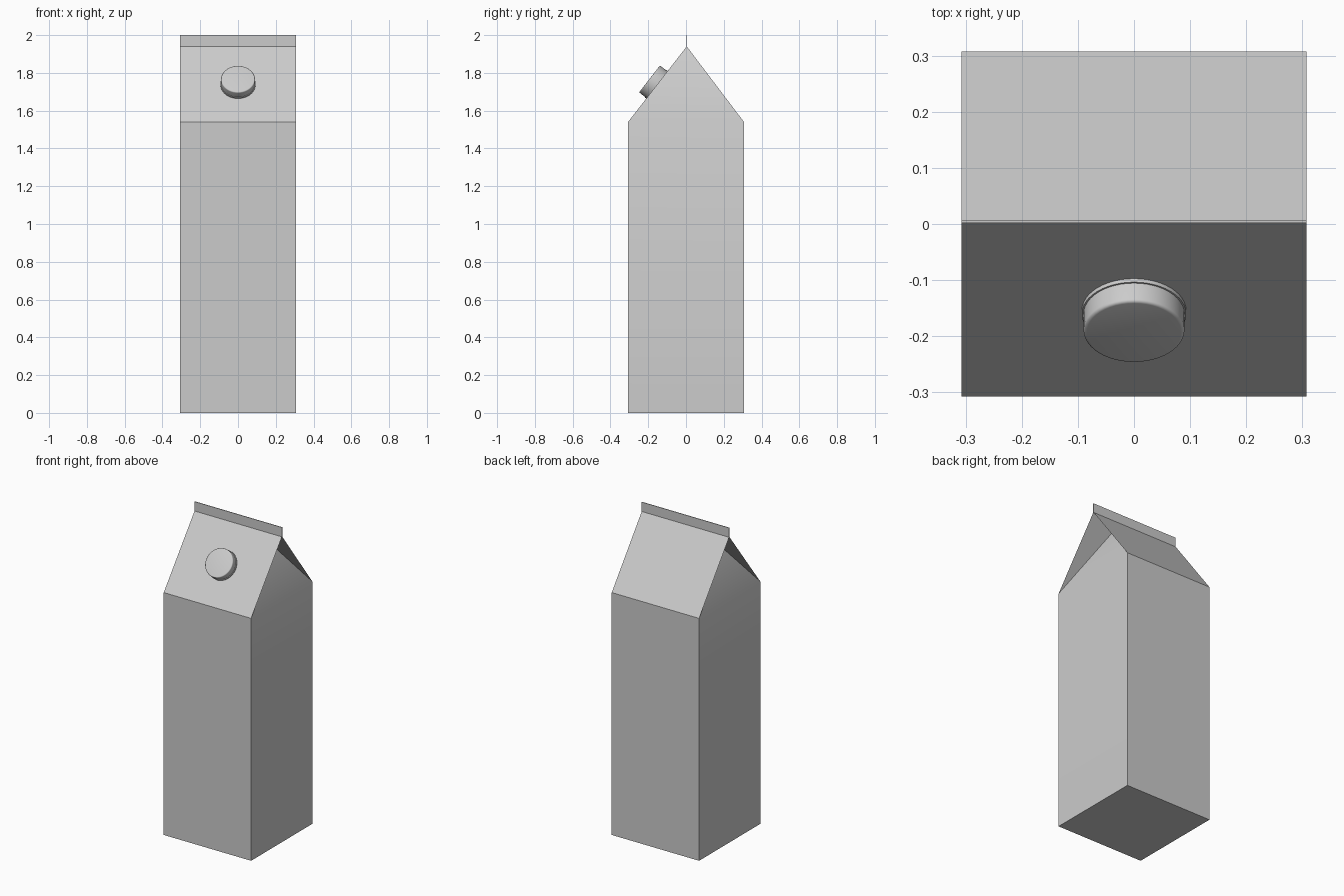
import bpy, math
from mathutils import Vector, Matrix

if "Cube" in bpy.data.objects:
    bpy.data.objects.remove(bpy.data.objects["Cube"])

W, Z1, Z2, TOP = 0.307, 1.54, 1.94, 2.0   # half width, shoulder, ridge, fin top
RY, T = 0.004, 0.002                      # ridge offset, half fin thickness
TUCK = 0.2                                # how far the side folds tuck in at the ridge


def make(name, verts, faces, angle=30):
    me = bpy.data.meshes.new(name)
    me.from_pydata(verts, [], faces)
    me.update()
    ob = bpy.data.objects.new(name, me)
    bpy.context.collection.objects.link(ob)
    bpy.ops.object.select_all(action='DESELECT')
    ob.select_set(True)
    bpy.context.view_layer.objects.active = ob
    bpy.ops.object.mode_set(mode='EDIT')
    bpy.ops.mesh.select_all(action='SELECT')
    bpy.ops.mesh.normals_make_consistent(inside=False)
    bpy.ops.object.mode_set(mode='OBJECT')
    bpy.ops.object.shade_smooth_by_angle(angle=math.radians(angle))
    return ob


# carton: square body, with side panels leaning in to the ridge
corners = [(-W, -W), (W, -W), (W, W), (-W, W)]
verts = [(x, y, z) for z in (0, Z1) for x, y in corners]
verts += [(-W + TUCK, RY, Z2), (W - TUCK, RY, Z2)]
faces = [(3, 2, 1, 0)] + [(i, (i + 1) % 4, 4 + (i + 1) % 4, 4 + i) for i in range(4)]
faces += [(5, 6, 9), (7, 4, 8), (4, 5, 9, 8), (6, 7, 8, 9)]
make("carton_body", verts, faces)

# roof sheets overhanging the tucked sides
for name, s in (("front_roof", -1), ("back_roof", 1)):
    ry = RY + s * T
    make(name, [(-W, s * W, Z1), (W, s * W, Z1), (W, ry, Z2), (-W, ry, Z2)],
         [(0, 1, 2, 3) if s < 0 else (3, 2, 1, 0)])

# sealed top fin
bpy.ops.mesh.primitive_cube_add(size=1, location=(0, RY, (Z2 + TOP) / 2))
fin = bpy.context.object
fin.name = "top_fin"
fin.scale = (2 * W, 2 * T, TOP - Z2)

# screw cap and its collar, turned around the front roof normal
up = Vector((0, W + RY, Z2 - Z1)).normalized()
normal = Vector((0, -up.z, up.y))
base = Vector((0, -W, Z1)) + up * 0.25
frame = Matrix((Vector((1, 0, 0)), up, normal)).transposed().to_4x4()
frame.translation = base


def lathe(name, profile, n=48):
    verts = [(r * math.cos(2 * math.pi * i / n), r * math.sin(2 * math.pi * i / n), h)
             for r, h in profile for i in range(n)]
    faces = [(k * n + i, k * n + (i + 1) % n, (k + 1) * n + (i + 1) % n, (k + 1) * n + i)
             for k in range(len(profile) - 1) for i in range(n)]
    faces += [tuple(range(n))[::-1], tuple(range(len(verts) - n, len(verts)))]
    ob = make(name, verts, faces)
    ob.matrix_world = frame
    return ob


lathe("cap_collar", [(0.093, -0.002), (0.093, 0.009)])
bev = 0.006
rim = [(0.09 - bev + bev * math.cos(a), 0.05 - bev + bev * math.sin(a))
       for a in [math.pi / 8 * k for k in range(5)]]
lathe("screw_cap", [(0.09, 0.005)] + rim)
